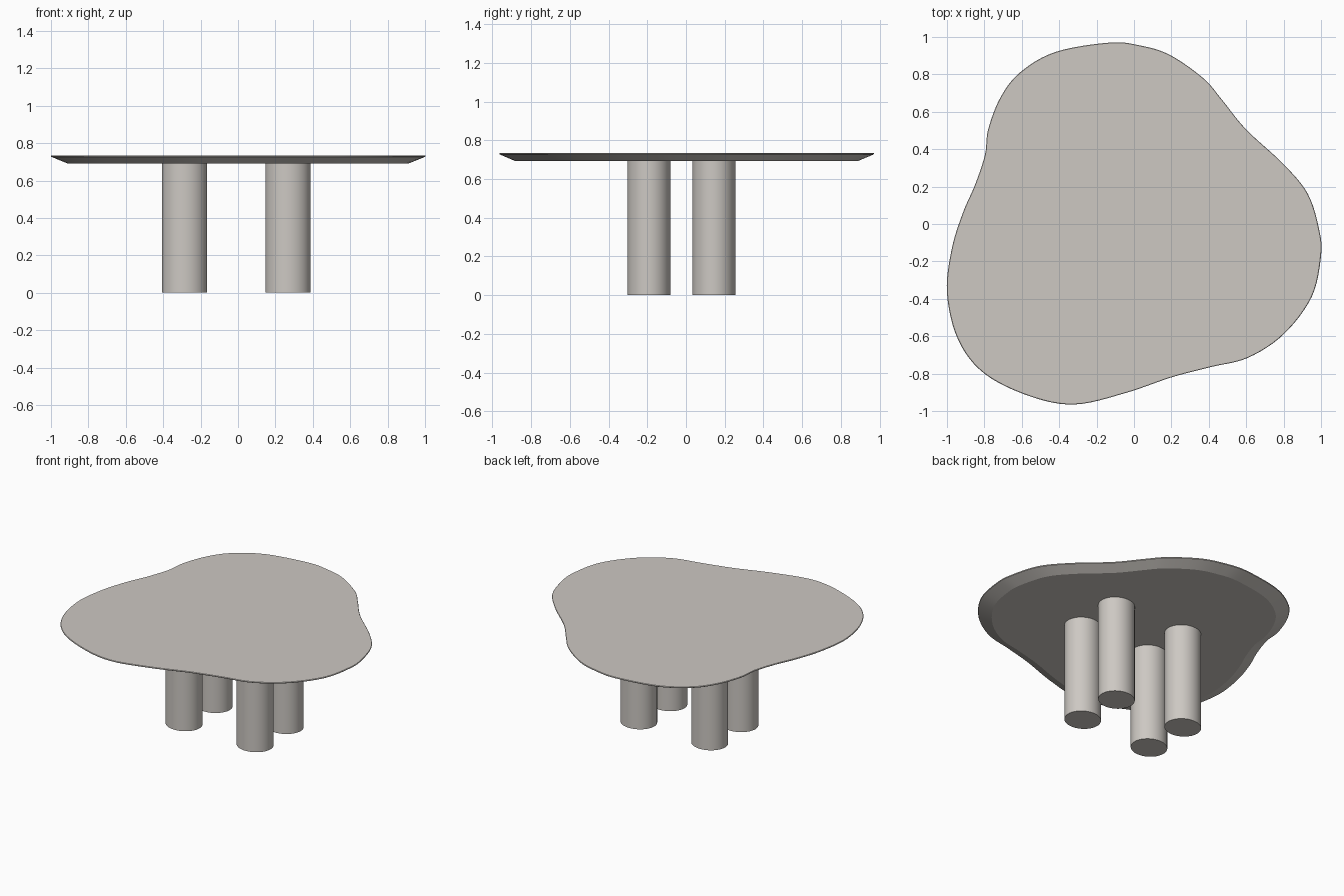
import bpy, bmesh, math
from mathutils import Vector

if "Cube" in bpy.data.objects:
    bpy.data.objects.remove(bpy.data.objects["Cube"])

stone = bpy.data.materials.new("warm grey stone")
stone.diffuse_color = (0.61, 0.58, 0.545, 1)
stone.use_nodes = True
stone.node_tree.nodes["Principled BSDF"].inputs["Base Color"].default_value = stone.diffuse_color

# Outline of the organic table top, clockwise from the back
OUTLINE = [(-.13, .97), (.03, .955), (.19, .905), (.37, .78), (.47, .665), (.60, .505),
           (.80, .32), (.93, .16), (.99, -.03), (1.0, -.17), (.95, -.39), (.80, -.59),
           (.61, -.715), (.41, -.765), (.20, -.82), (-.05, -.905), (-.32, -.965),
           (-.56, -.92), (-.80, -.80), (-.94, -.62), (-1.0, -.37), (-.975, -.135),
           (-.915, .06), (-.85, .21), (-.797, .37), (-.78, .505), (-.715, .675),
           (-.61, .81), (-.42, .92)]


def smooth_loop(pts, steps=6):
    """Closed Catmull-Rom curve through the points."""
    p = [Vector(q) for q in pts]
    n, out = len(p), []
    for i in range(n):
        a, b, c, d = p[i - 1], p[i], p[(i + 1) % n], p[(i + 2) % n]
        for k in range(steps):
            t = k / steps
            out.append(0.5 * (2 * b + (c - a) * t + (2 * a - 5 * b + 4 * c - d) * t * t
                              + (3 * b - a - 3 * c + d) * t ** 3))
    return out


def loft(name, loop, levels, center=(0, 0)):
    """Capped solid from one outline repeated at (z, scale) levels."""
    bm = bmesh.new()
    rings = [[bm.verts.new((center[0] + q[0] * s, center[1] + q[1] * s, z)) for q in loop]
             for z, s in levels]
    n = len(loop)
    for lo, hi in zip(rings, rings[1:]):
        for i in range(n):
            j = (i + 1) % n
            bm.faces.new((lo[i], lo[j], hi[j], hi[i]))
    bm.faces.new(rings[0])
    bm.faces.new(rings[-1])
    bmesh.ops.recalc_face_normals(bm, faces=bm.faces)
    mesh = bpy.data.meshes.new(name)
    bm.to_mesh(mesh)
    bm.free()
    mesh.materials.append(stone)
    ob = bpy.data.objects.new(name, mesh)
    bpy.context.collection.objects.link(ob)
    bpy.ops.object.select_all(action='DESELECT')
    ob.select_set(True)
    bpy.context.view_layer.objects.active = ob
    bpy.ops.object.shade_smooth_by_angle(angle=math.radians(15))
    return ob


# Table top: wide underside chamfer, thin rim, tiny eased top edge
loft("table_top", smooth_loop(OUTLINE),
     [(0.692, 0.912), (0.727, 0.998), (0.732, 1.0), (0.735, 0.997)])

# Four slightly oval column legs
oval = [(0.121 * math.cos(a), 0.111 * math.sin(a))
        for a in (i * math.tau / 64 for i in range(64))]
for side, x in (("left", -0.286), ("right", 0.267)):
    for end, y in (("front", -0.192), ("back", 0.144)):
        loft(f"{end}_{side}_leg", oval, [(0, 1), (0.692, 1)], (x, y))
